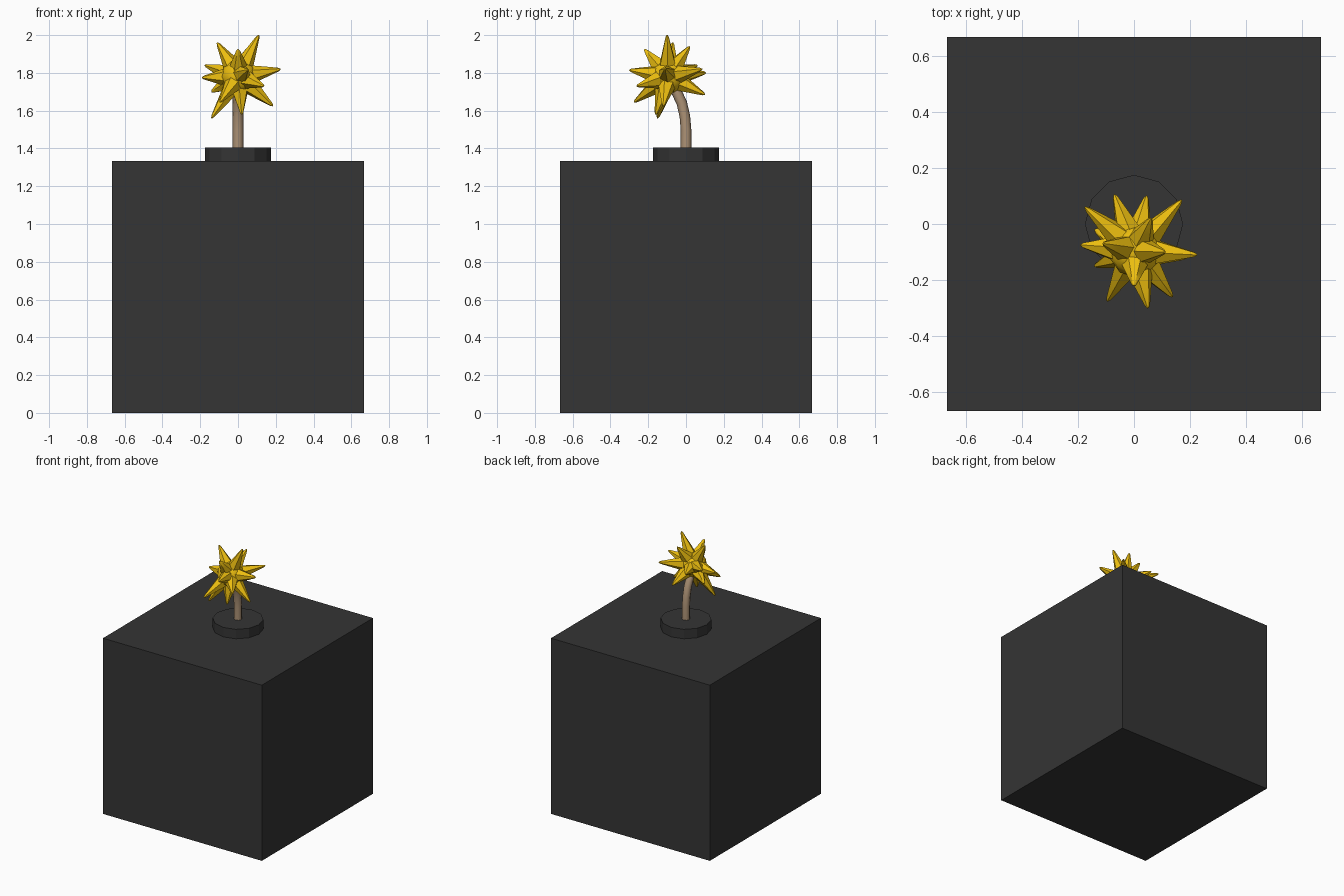
import bpy, bmesh, math
from mathutils import Vector, Matrix

if "Cube" in bpy.data.objects:
    bpy.data.objects.remove(bpy.data.objects["Cube"])


def material(name, rgb):
    m = bpy.data.materials.new(name)
    m.diffuse_color = (*rgb, 1)
    m.use_nodes = True
    m.node_tree.nodes["Principled BSDF"].inputs["Base Color"].default_value = m.diffuse_color
    return m


DARK = material("dark_casing", (0.035, 0.035, 0.035))
TAN = material("cord", (0.42, 0.29, 0.18))
YELLOW = material("spark_yellow", (0.85, 0.52, 0.005))


def add_object(name, bm, mat, smooth=False):
    bmesh.ops.recalc_face_normals(bm, faces=bm.faces)
    me = bpy.data.meshes.new(name)
    for f in bm.faces:
        f.smooth = smooth
    bm.to_mesh(me)
    bm.free()
    me.materials.append(mat)
    ob = bpy.data.objects.new(name, me)
    bpy.context.collection.objects.link(ob)
    return ob


def loft(bm, path, radii, sides):
    """Rings of vertices around a path, skinned and capped."""
    rings = []
    for i, p in enumerate(path):
        a, b = path[max(i - 1, 0)], path[min(i + 1, len(path) - 1)]
        q = Vector((0, 0, 1)).rotation_difference((b - a).normalized())
        rings.append([bm.verts.new(p + q @ Vector((
            radii[i] * math.cos(math.tau * k / sides),
            radii[i] * math.sin(math.tau * k / sides), 0))) for k in range(sides)])
    for r, s in zip(rings, rings[1:]):
        for k in range(sides):
            j = (k + 1) % sides
            bm.faces.new((r[k], r[j], s[j], s[k]))
    bm.faces.new(rings[0][::-1])
    bm.faces.new(rings[-1])


# Cube body
bm = bmesh.new()
bmesh.ops.create_cube(bm, size=1.333, matrix=Matrix.Translation((0, 0, 0.6665)))
add_object("bomb_body", bm, DARK)

# Collar around the fuse
bm = bmesh.new()
loft(bm, [Vector((0, 0, 1.333)), Vector((0, 0, 1.405))], [0.175, 0.175], 12)
add_object("fuse_collar", bm, DARK)

# Fuse bending forward into the spark
bm = bmesh.new()
path = [Vector((0, y, z)) for y, z in
        ((0, 1.39), (0, 1.50), (-0.006, 1.57), (-0.022, 1.64), (-0.05, 1.70), (-0.09, 1.76))]
loft(bm, path, [0.028] * len(path), 8)
add_object("fuse_cord", bm, TAN, True)

# Spark: round core with spikes aimed at these tips
centre = Vector((0.005, -0.095, 1.78))
tips = [(0.11, -0.10, 2.0), (-0.11, -0.07, 1.96), (0.225, -0.11, 1.82),
        (-0.19, -0.075, 1.775), (0.05, -0.30, 1.815), (-0.14, -0.15, 1.56),
        (0.17, 0.085, 1.82), (-0.175, 0.06, 1.84), (0.06, 0.02, 1.94),
        (0.045, 0.10, 1.685), (-0.07, 0.105, 1.80), (0.185, -0.12, 1.625),
        (0.02, -0.16, 1.58), (0.137, -0.26, 1.73), (-0.095, -0.275, 1.645),
        (0.0, -0.22, 1.925), (-0.14, -0.02, 1.70)]
bm = bmesh.new()
bmesh.ops.create_icosphere(bm, subdivisions=2, radius=0.095,
                           matrix=Matrix.Translation(centre))
for tip in tips:
    d = Vector(tip) - centre
    n = d.normalized()
    span = d.length - 0.075
    path = [centre + n * (0.075 + span * t) for t in (0, 0.5, 0.92, 1)]
    loft(bm, path, [0.047, 0.027, 0.010, 0.003], 6)
add_object("spark_burst", bm, YELLOW, True)
for ob in bpy.context.collection.objects:
    ob.select_set(ob.name in {"fuse_cord", "spark_burst"})
bpy.context.view_layer.objects.active = bpy.data.objects["spark_burst"]
bpy.ops.object.shade_smooth_by_angle(angle=math.radians(50))
